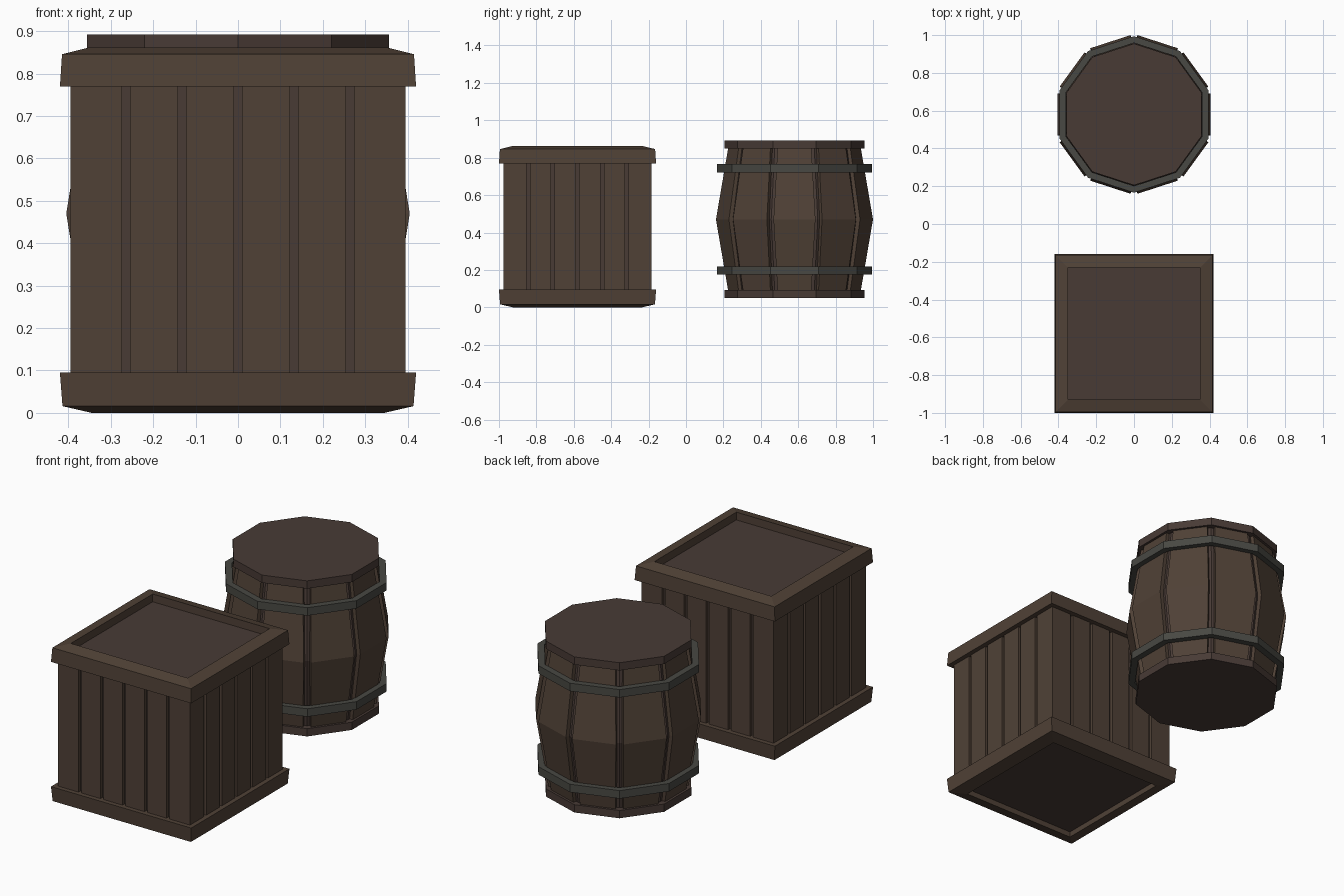
import bpy, bmesh, math
from mathutils import Matrix, Vector

if "Cube" in bpy.data.objects:
    bpy.data.objects.remove(bpy.data.objects["Cube"])


def material(name, rgb):
    m = bpy.data.materials.new(name)
    m.diffuse_color = (*rgb, 1)
    m.use_nodes = True
    m.node_tree.nodes["Principled BSDF"].inputs["Base Color"].default_value = m.diffuse_color
    return m


WOOD = material("wood", (0.08, 0.053, 0.037))
DARK_WOOD = material("dark_wood", (0.065, 0.043, 0.036))
IRON = material("iron", (0.065, 0.065, 0.056))

CRATE = Vector((0, -0.58, 0))
BARREL = Vector((0, 0.58, 0))
SIDES = 10
APO = math.cos(math.pi / SIDES)


def finish(name, bm, loc, mat):
    bmesh.ops.recalc_face_normals(bm, faces=bm.faces)
    me = bpy.data.meshes.new(name)
    bm.to_mesh(me)
    bm.free()
    me.materials.append(mat)
    ob = bpy.data.objects.new(name, me)
    ob.location = loc
    bpy.context.collection.objects.link(ob)
    return ob


def lathe(name, profile, n, loc, mat, ring=False):
    """Turn (apothem, z) points into an n-sided solid, or a hollow ring.
    One flat face always looks along +x."""
    bm = bmesh.new()
    loops = []
    for a, z in profile:
        r = a / math.cos(math.pi / n)
        angs = [2 * math.pi * (i + 0.5) / n for i in range(n)]
        loops.append([bm.verts.new((r * math.cos(t), r * math.sin(t), z)) for t in angs])
    pairs = list(zip(loops, loops[1:]))
    if ring:
        pairs.append((loops[-1], loops[0]))
    else:
        bm.faces.new(loops[0][::-1])
        bm.faces.new(loops[-1])
    for lo, hi in pairs:
        for i in range(n):
            j = (i + 1) % n
            bm.faces.new((lo[i], lo[j], hi[j], hi[i]))
    return finish(name, bm, loc, mat)


def plank(bm, sections, depth, y0, angle):
    """Board facing outwards at an angle; sections are (distance, half width, z)."""
    rot = Matrix.Rotation(angle, 3, 'Z')
    loops = []
    for d, w, z in sections:
        pts = ((d - depth, -w), (d, -w), (d, w), (d - depth, w))
        loops.append([bm.verts.new(rot @ Vector((x, y + y0, z))) for x, y in pts])
    bm.faces.new(loops[0][::-1])
    bm.faces.new(loops[-1])
    for lo, hi in zip(loops, loops[1:]):
        for i in range(4):
            j = (i + 1) % 4
            bm.faces.new((lo[i], lo[j], hi[j], hi[i]))


# Crate: recessed inner box, six planks per side, bevelled frames
lathe("crate_inner_box", [(0.378, 0.03), (0.378, 0.82)], 4, CRATE, DARK_WOOD)
bm = bmesh.new()
for side in range(4):
    for i in range(6):
        lo = -0.395 if i == 0 else (i - 3) * 0.132 + 0.009
        hi = 0.395 if i == 5 else (i - 2) * 0.132 - 0.009
        w = (hi - lo) / 2
        plank(bm, [(0.395, w, 0.08), (0.395, w, 0.79)], 0.025,
              (lo + hi) / 2, side * math.pi / 2)
finish("crate_planks", bm, CRATE, WOOD)
lathe("crate_top_frame", [(0.35, 0.77), (0.42, 0.77), (0.415, 0.846), (0.35, 0.862)],
      4, CRATE, WOOD, ring=True)
lathe("crate_bottom_frame", [(0.345, 0.0), (0.414, 0.016), (0.42, 0.095), (0.345, 0.095)],
      4, CRATE, WOOD, ring=True)

# Barrel: core seen through the gaps, bulging staves, lids and hoops
lathe("barrel_core", [(0.322, 0.07), (0.383, 0.47), (0.322, 0.87)],
      SIDES, BARREL, DARK_WOOD)
bm = bmesh.new()
for i in range(SIDES):
    plank(bm, [(0.342, 0.09, 0.08), (0.405, 0.112, 0.47), (0.342, 0.09, 0.86)],
          0.03, 0, 2 * math.pi * i / SIDES)
finish("barrel_staves", bm, BARREL, WOOD)
for name, z in (("barrel_bottom_lid", 0.05), ("barrel_top_lid", 0.85)):
    lathe(name, [(0.375 * APO, z), (0.375 * APO, z + 0.042)], SIDES, BARREL, DARK_WOOD)
for name, z in (("lower_hoop", 0.175), ("upper_hoop", 0.722)):
    lathe(name, [(0.36, z), (0.394, z), (0.394, z + 0.043), (0.36, z + 0.043)],
          SIDES, BARREL, IRON, ring=True)
